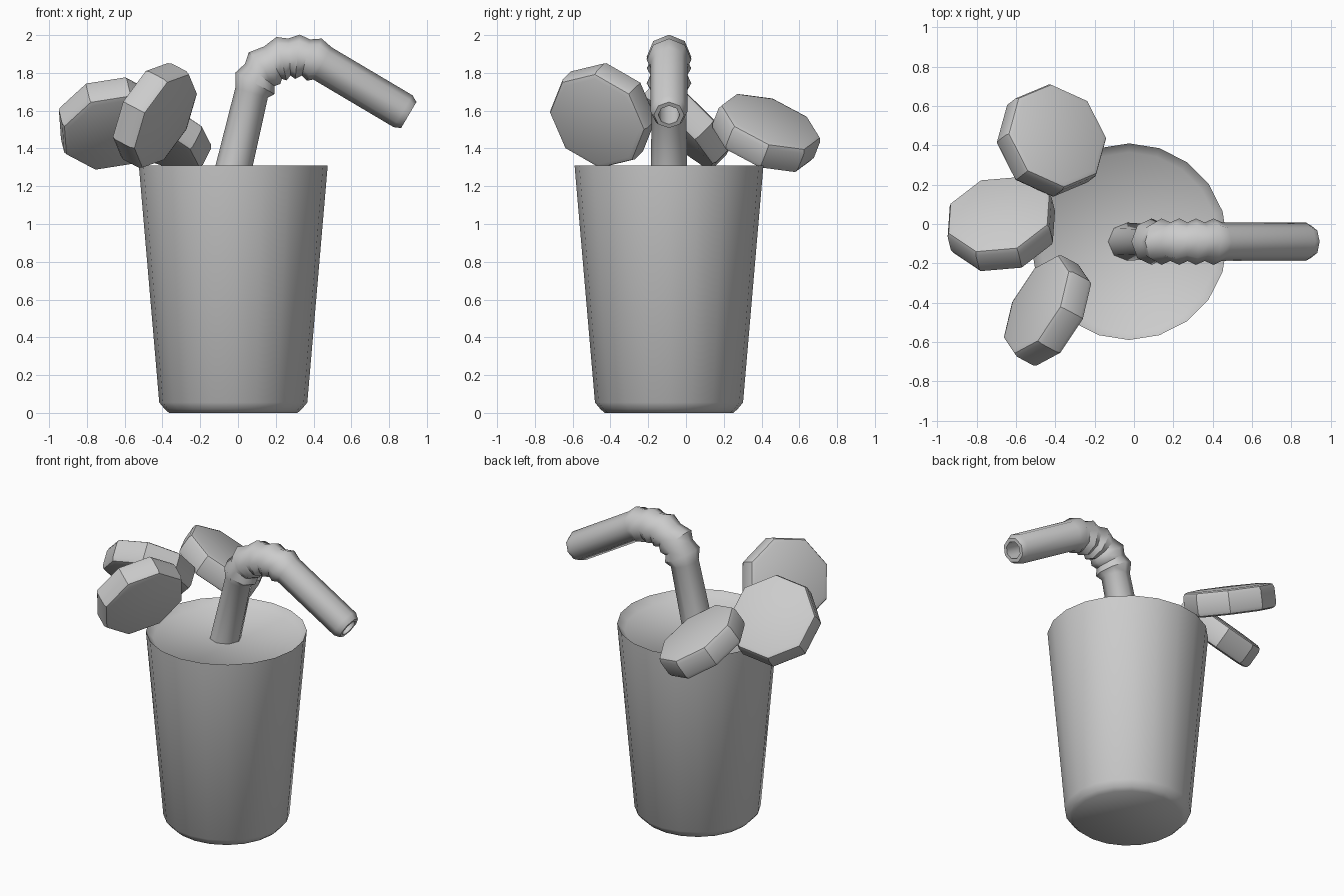
import bpy, bmesh
from math import sin, cos, pi, radians
from mathutils import Vector, Matrix

if "Cube" in bpy.data.objects:
    bpy.data.objects.remove(bpy.data.objects["Cube"])


def finish(name, bm, angle):
    bmesh.ops.recalc_face_normals(bm, faces=bm.faces)
    me = bpy.data.meshes.new(name)
    bm.to_mesh(me)
    bm.free()
    ob = bpy.data.objects.new(name, me)
    bpy.context.collection.objects.link(ob)
    bpy.ops.object.select_all(action='DESELECT')
    ob.select_set(True)
    bpy.context.view_layer.objects.active = ob
    bpy.ops.object.shade_smooth_by_angle(angle=radians(angle))
    return ob


def loft(name, stations, sides, y, angle):
    """Rings along a path in the XZ plane; station = (x, z, tilt from vertical, radius)."""
    bm = bmesh.new()
    rings = []
    for x, z, tilt, r in stations:
        a = radians(tilt)
        u, v = Vector((-cos(a), 0, sin(a))), Vector((0, 1, 0))
        rings.append([bm.verts.new(Vector((x, y, z)) + r * (cos(t) * u + sin(t) * v))
                      for t in (2 * pi * i / sides for i in range(sides))])
    for p, q in zip(rings, rings[1:]):
        for i in range(sides):
            j = (i + 1) % sides
            bm.faces.new((p[i], p[j], q[j], q[i]))
    bm.faces.new(rings[0])
    bm.faces.new(rings[-1])
    return finish(name, bm, angle)


# Cup: chamfered base, flared wall, drink surface just under the rim
CX, CY = -0.025, -0.09
cup = [(0, 0.34), (0.02, 0.363), (0.055, 0.392), (1.31, 0.5), (1.262, 0.455)]
loft("cup", [(CX, z, 0, r) for z, r in cup], 20, CY, 50)

# Bendy straw: straight stem, five bellows, straight mouthpiece with a hole
bellows = [(0.09, 1.745, 29), (0.14, 1.825, 45), (0.23, 1.875, 77),
           (0.315, 1.885, 96), (0.405, 1.87, 109)]
path = [(-0.046, 1.2, 13, 0.098), (0.072, 1.695, 17, 0.09)]
for k, (x, z, a) in enumerate(bellows):
    path.append((x, z, a, 0.118))
    if k < 4:
        x2, z2, a2 = bellows[k + 1]
        path.append(((x + x2) / 2, (z + z2) / 2 + 0.004, (a + a2) / 2, 0.098))
path += [(0.447, 1.85, 120, 0.098), (0.874, 1.597, 120.5, 0.098),
         (0.904, 1.577, 120.5, 0.08), (0.904, 1.577, 120.5, 0.057),
         (0.73, 1.68, 120.5, 0.057)]
loft("bendy_straw", path, 8, CY, 46)


# Mint leaves: thick eight-sided slabs with softened edges
def leaf(name, centre, normal, spin):
    bm = bmesh.new()
    bmesh.ops.create_cone(bm, cap_ends=True, segments=8, radius1=0.285,
                          radius2=0.285, depth=0.16)
    caps = [e for e in bm.edges if abs(e.verts[0].co.z - e.verts[1].co.z) < 0.01]
    bmesh.ops.bevel(bm, geom=caps, offset=0.03, segments=2, profile=0.5, affect='EDGES')
    rot = Vector(normal).to_track_quat('Z', 'Y').to_matrix().to_4x4()
    bm.transform(Matrix.Translation(centre) @ rot @ Matrix.Rotation(radians(spin), 4, 'Z'))
    finish(name, bm, 40)


leaf("leaf_front", (-0.44, -0.44, 1.575), (-0.8, 0.43, 0.42), 10)
leaf("leaf_left", (-0.675, 0.0, 1.532), (-0.17, 0.70, 0.70), 10)
leaf("leaf_back", (-0.42, 0.425, 1.482), (0.43, 0.33, 0.84), 10)
